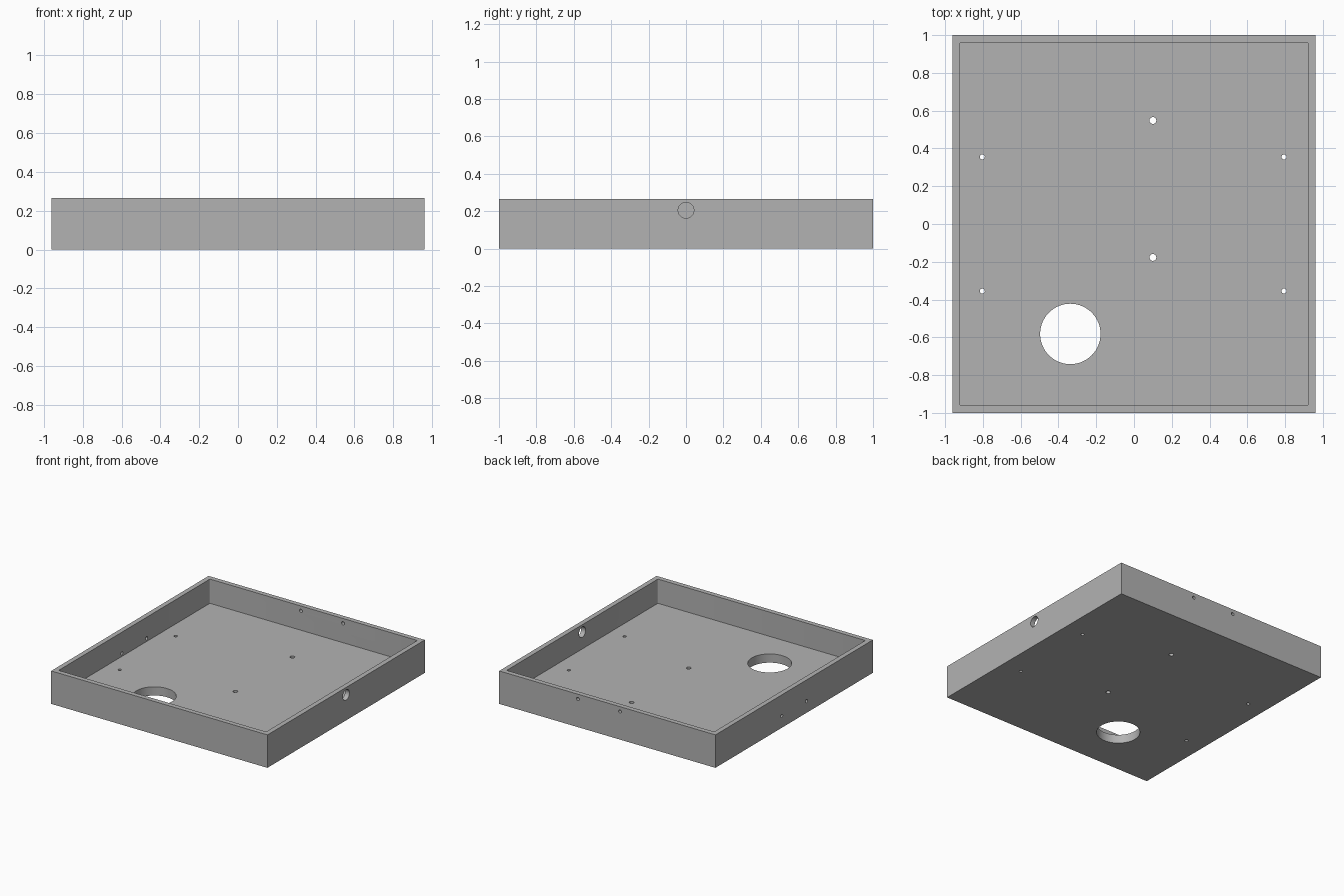
import bpy
from math import pi

default = bpy.data.objects.get("Cube")
if default:
    bpy.data.objects.remove(default, do_unlink=True)

HX, HY, HEIGHT = 0.962, 1.0, 0.265
WALL, FLOOR = 0.039, 0.07

grey = bpy.data.materials.new("plain grey")
grey.use_nodes = True
colour = (0.45, 0.45, 0.45, 1)
grey.diffuse_color = colour
grey.node_tree.nodes["Principled BSDF"].inputs["Base Color"].default_value = colour


def box(name, hx, hy, z0, z1):
    bpy.ops.mesh.primitive_cube_add(size=2, location=(0, 0, (z0 + z1) / 2))
    ob = bpy.context.object
    ob.name = name
    ob.scale = (hx, hy, (z1 - z0) / 2)
    bpy.ops.object.transform_apply(location=True, rotation=False, scale=True)
    ob.data.materials.append(grey)
    return ob


def cut(name, cutter):
    cutter.name = name
    cutter.hide_render = True
    cutter.hide_set(True)
    mod = tray.modifiers.new(name, 'BOOLEAN')
    mod.operation = 'DIFFERENCE'
    mod.solver = 'EXACT'
    mod.object = cutter


def drill(name, location, radius, axis='z', sides=32):
    rotation = {'x': (0, pi / 2, 0), 'y': (pi / 2, 0, 0), 'z': (0, 0, 0)}[axis]
    bpy.ops.mesh.primitive_cylinder_add(vertices=sides, radius=radius, depth=0.3,
                                        location=location, rotation=rotation)
    ob = bpy.context.object
    ob.data.materials.append(grey)
    cut(name, ob)


# Open tray: solid block with a pocket whose upright corners are slightly rounded
tray = box("tray", HX, HY, 0, HEIGHT)
pocket = box("pocket_cutter", HX - WALL, HY - WALL, FLOOR, HEIGHT + 0.2)
weights = pocket.data.attributes.new("bevel_weight_edge", 'FLOAT', 'EDGE')
for edge in pocket.data.edges:
    a, b = (pocket.data.vertices[i].co for i in edge.vertices)
    weights.data[edge.index].value = 1.0 if abs(a.z - b.z) > 0.1 else 0.0
bevel = pocket.modifiers.new("round_corners", 'BEVEL')
bevel.limit_method = 'WEIGHT'
bevel.width = 0.008
bevel.segments = 4
cut("pocket_cutter", pocket)

# Large opening and mounting holes in the floor
drill("large_floor_hole", (-0.337, -0.582, 0), 0.16, sides=64)
for x in (-0.803, 0.794):
    for y in (-0.355, 0.355):
        drill("corner_floor_hole", (x, y, 0), 0.013)
for y in (-0.177, 0.548):
    drill("middle_floor_hole", (0.1, y, 0), 0.018)

# Holes through the walls
drill("cable_hole", (HX, 0, 0.205), 0.042, 'x', 48)
for y in (-0.157, 0.157):
    drill("side_wall_hole", (-HX, y, 0.095), 0.013, 'x')
for x in (-0.113, 0.262):
    drill("back_wall_hole", (x, HY, 0.226), 0.013, 'y')

# Bake the cuts and shade the round walls smooth
bpy.ops.object.select_all(action='DESELECT')
tray.select_set(True)
bpy.context.view_layer.objects.active = tray
for mod in list(tray.modifiers):
    bpy.ops.object.modifier_apply(modifier=mod.name)
for ob in [o for o in bpy.data.objects if o.hide_render and o.type == 'MESH']:
    bpy.data.objects.remove(ob, do_unlink=True)
bpy.ops.object.shade_smooth_by_angle(angle=pi / 6)
